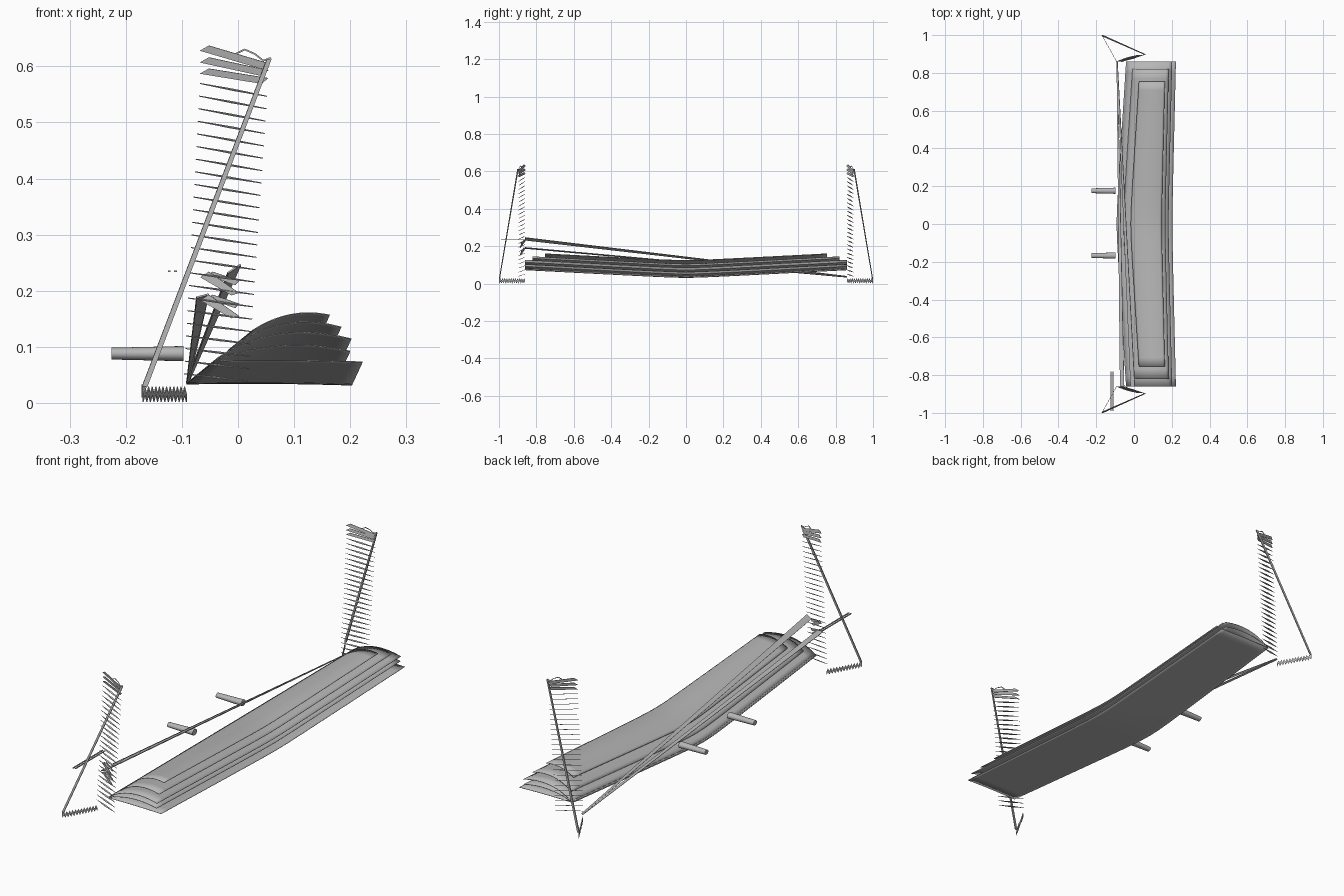
import bpy, bmesh, math
from mathutils import Vector

if "Cube" in bpy.data.objects:
    bpy.data.objects.remove(bpy.data.objects["Cube"])

grey = bpy.data.materials.new("mid grey")
grey.diffuse_color = (0.47, 0.47, 0.47, 1)
grey.use_nodes = True
grey.node_tree.nodes["Principled BSDF"].inputs["Base Color"].default_value = grey.diffuse_color


def make(name, verts, faces, smooth=False, thick=0):
    me = bpy.data.meshes.new(name)
    me.from_pydata([tuple(v) for v in verts], [], faces)
    bm = bmesh.new()
    bm.from_mesh(me)
    bmesh.ops.recalc_face_normals(bm, faces=bm.faces)
    bm.to_mesh(me)
    bm.free()
    me.materials.append(grey)
    ob = bpy.data.objects.new(name, me)
    bpy.context.collection.objects.link(ob)
    if thick:
        m = ob.modifiers.new("thickness", 'SOLIDIFY')
        m.thickness = thick
        m.offset = 0
    if smooth:
        bpy.ops.object.select_all(action='DESELECT')
        ob.select_set(True)
        bpy.context.view_layer.objects.active = ob
        bpy.ops.object.shade_smooth_by_angle(angle=math.radians(30))
    return ob


# Layered, cambered sheets with a shallow V at the middle
def sheet(name, half, a, m, b):
    rows, cols = 32, 14
    verts, faces = [], []
    for i in range(rows + 1):
        y = half * (2 * i / rows - 1)
        bend = 1 - (math.sqrt(y * y + 0.0064) - 0.08) / 0.785
        for j in range(cols + 1):
            t = j / cols
            # parabola through the three section points
            w = (2 * (t - .5) * (t - 1), 4 * t * (1 - t), 2 * t * (t - .5))
            x, z = (sum(w[k] * p[q] for k, p in enumerate((a, m, b))) for q in (0, 1))
            verts.append((x + bend * (-0.05 + 0.031 * t), y, z - 0.041 * bend))
    n = cols + 1
    for i in range(rows):
        for j in range(cols):
            p = i * n + j
            faces.append((p, p + 1, p + n + 1, p + n))
    make(name, verts, faces, True, 0.002)


sheet("bottom_sheet", 0.86, (-0.042, 0.075), (0.09, 0.076), (0.222, 0.073))
sheet("lower_sheet", 0.86, (-0.040, 0.077), (0.08, 0.103), (0.200, 0.092))
sheet("middle_sheet", 0.86, (-0.035, 0.081), (0.075, 0.124), (0.202, 0.114))
sheet("upper_sheet", 0.82, (-0.005, 0.103), (0.085, 0.144), (0.185, 0.137))
sheet("top_sheet", 0.755, (0.033, 0.135), (0.098, 0.163), (0.166, 0.162))


# Flat tapered strip between two edges
def strip(name, a0, a1, b0, b1, thick=0.003):
    make(name, (a0, a1, b1, b0), [(0, 1, 2, 3)], thick=thick)


# Long crossing struts
strip("upper_strut", (-0.092, .86, .036), (-0.087, .86, .040),
      (-0.018, -.86, .232), (0.005, -.86, .247))
strip("lower_strut", (-0.092, .86, .034), (-0.087, .86, .038),
      (-0.074, -.86, .188), (-0.052, -.86, .194))


# Two short tapered pegs
def peg(name, y):
    n = 20
    verts = []
    for x, r in ((-0.225, 0.0105), (-0.097, 0.0135)):
        for k in range(n):
            t = 2 * math.pi * k / n
            verts.append((x, y + 1.2 * r * math.cos(t), 0.088 + r * math.sin(t)))
    faces = [(k, (k + 1) % n, n + (k + 1) % n, n + k) for k in range(n)]
    faces += [tuple(range(n)), tuple(range(n, 2 * n))]
    make(name, verts, faces, True)


peg("peg_left", 0.176)
peg("peg_right", -0.167)

# Thin loose slat pair near the front end
for x in (-0.125, -0.114):
    strip("loose_slat", (x, -.99, .235), (x + .005, -.99, .235),
          (x, -.78, .235), (x + .005, -.78, .235))

# End racks, mirrored front and back
for s, side in ((1, "back"), (-1, "front")):
    # thin pointed rungs
    verts, faces = [], []
    for i in range(24):
        z = 0.052 + 0.0225 * i
        f = i / 23
        a = Vector((-0.096 + 0.028 * f, s * 0.86, z))
        b = Vector((0.018 + 0.034 * f, s * 0.895, z - 0.013 - 0.010 * f))
        mid = (a + b) / 2
        k = len(verts)
        verts += [a, mid + Vector((0, 0.004, 0.0012)), b, mid - Vector((0, 0.004, 0.0012))]
        faces.append((k, k + 1, k + 2, k + 3))
    make(side + "_rungs", verts, faces, thick=0.0018)

    # wider slats at the top of the rack
    for z0, z1, x1 in ((.596, .574, .054), (.616, .588, .054), (.637, .600, .056)):
        strip(side + "_top_slat", (-.068, s * .858, z0 - .009), (-.052, s * .866, z0),
              (x1 - .012, s * .892, z1 - .005), (x1, s * .897, z1 + .005), 0.002)

    # curved tip wire
    pts = [(-.005, .622), (.012, .630), (.03, .622), (.045, .610), (.058, .615)]
    verts = [(x, s * (.88 + .3 * x), z + d) for x, z in pts for d in (-.0015, .0015)]
    make(side + "_tip", verts, [(2 * i, 2 * i + 1, 2 * i + 3, 2 * i + 2) for i in range(4)],
         thick=0.002)

    # leaning bar
    strip(side + "_leaning_bar", (-.171, s * .997, .030), (-.162, s * .997, .028),
          (.051, s * .900, .612), (.060, s * .897, .614), 0.005)

    # zigzag foot ribbon
    verts, faces, n = [], [], 24
    for i in range(n + 1):
        t = i / n
        up = 0.013 * (i % 2)
        for d in (0.002, 0.016):
            verts.append((-.169 + .077 * t, s * (.998 - .138 * t), d + up))
        if i:
            k = 2 * i
            faces.append((k - 2, k - 1, k + 1, k))
    make(side + "_zigzag_foot", verts, faces, thick=0.002)
    # short post from bar base to foot
    strip(side + "_post", (-.171, s * .998, .01), (-.167, s * .994, .01),
          (-.171, s * .998, .033), (-.167, s * .994, .033))

# Tilted slats where the struts meet the front rack
for z in (.234, .193):
    strip("tilted_slat", (-.067, -.862, z - .010), (-.052, -.868, z),
          (-.012, -.884, z - .042), (.002, -.888, z - .038), 0.002)
    strip("tilted_slat_low", (-.055, -.858, z - .006), (-.045, -.862, z),
          (-.005, -.880, z - .024), (.002, -.884, z - .016), 0.002)
